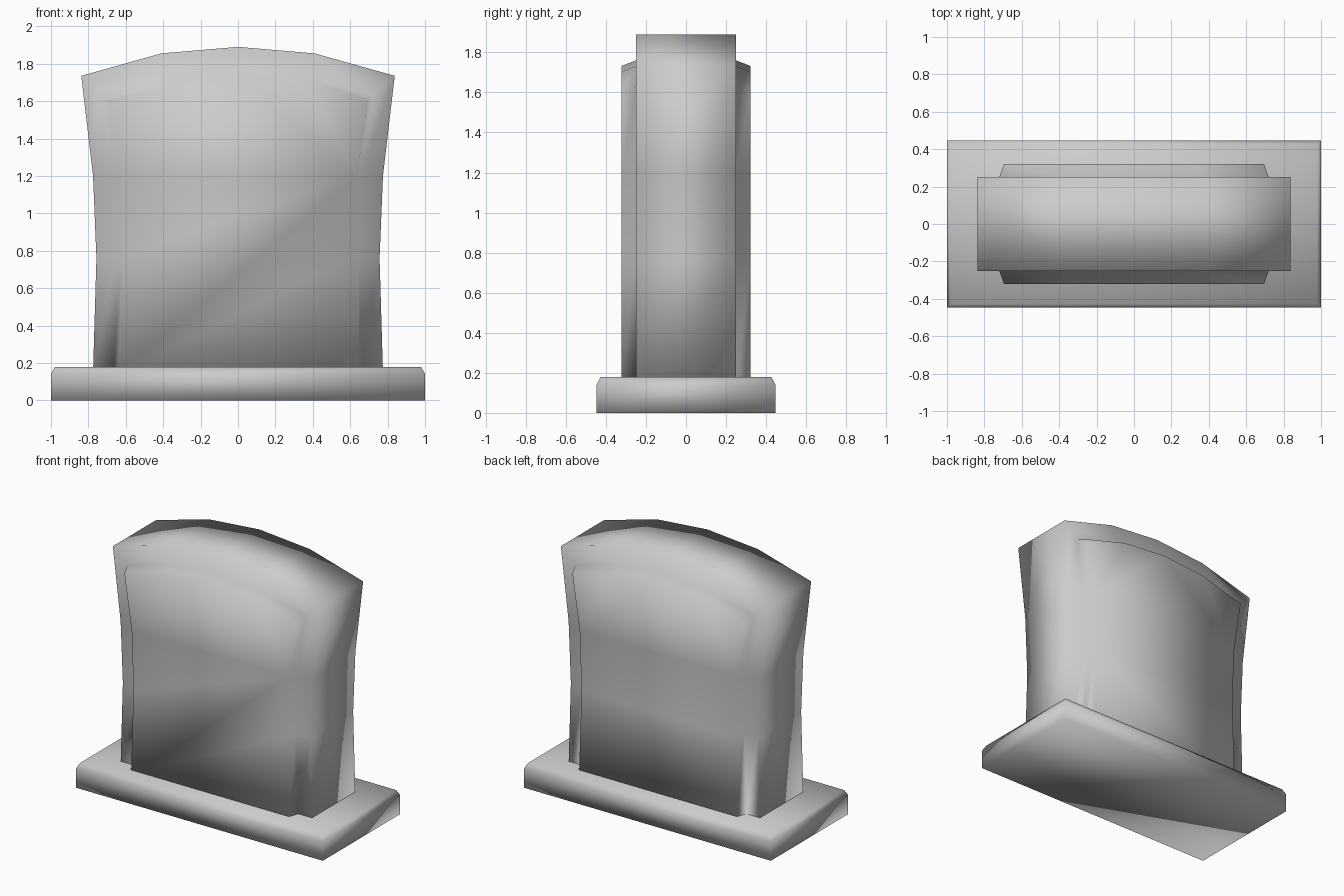
import bpy, bmesh

if "Cube" in bpy.data.objects:
    bpy.data.objects.remove(bpy.data.objects["Cube"])

# right halves of the front outlines, bottom to crown
BODY = [(0.775, 0.15), (0.757, 0.76), (0.775, 1.2), (0.838, 1.735), (0.41, 1.855), (0, 1.89)]
PANEL_FOOT = [(0.665, 0.15), (0.645, 0.76), (0.66, 1.2), (0.72, 1.625), (0.36, 1.73), (0, 1.76)]
PANEL_FACE = [(0.64, 0.15), (0.62, 0.76), (0.635, 1.2), (0.695, 1.605), (0.35, 1.703), (0, 1.732)]


def loft(name, rings):
    """Skin a list of closed rings and cap both ends."""
    bm = bmesh.new()
    loops = [[bm.verts.new(p) for p in ring] for ring in rings]
    n = len(loops[0])
    for a, b in zip(loops, loops[1:]):
        for i in range(n):
            j = (i + 1) % n
            bm.faces.new((a[i], a[j], b[j], b[i]))
    bm.faces.new(loops[0])
    bm.faces.new(loops[-1])
    bmesh.ops.recalc_face_normals(bm, faces=bm.faces)
    mesh = bpy.data.meshes.new(name)
    bm.to_mesh(mesh)
    bm.free()
    for p in mesh.polygons:
        p.use_smooth = True
    obj = bpy.data.objects.new(name, mesh)
    bpy.context.collection.objects.link(obj)
    return obj


def outline(half, y):
    full = half + [(-x, z) for x, z in reversed(half[:-1])]
    return [(x, y, z) for x, z in full]


def rect(x, y, z):
    return [(-x, -y, z), (x, -y, z), (x, y, z), (-x, y, z)]


# base slab with chamfered top edge
loft("base_slab", [rect(1, 0.447, 0), rect(1, 0.447, 0.14), rect(0.98, 0.428, 0.178)])

# arched upright slab with a raised panel on the front and back
sections = [(PANEL_FACE, -0.322), (PANEL_FOOT, -0.25), (BODY, -0.25),
            (BODY, 0.25), (PANEL_FOOT, 0.25), (PANEL_FACE, 0.322)]
loft("upright_slab", [outline(h, y) for h, y in sections])
